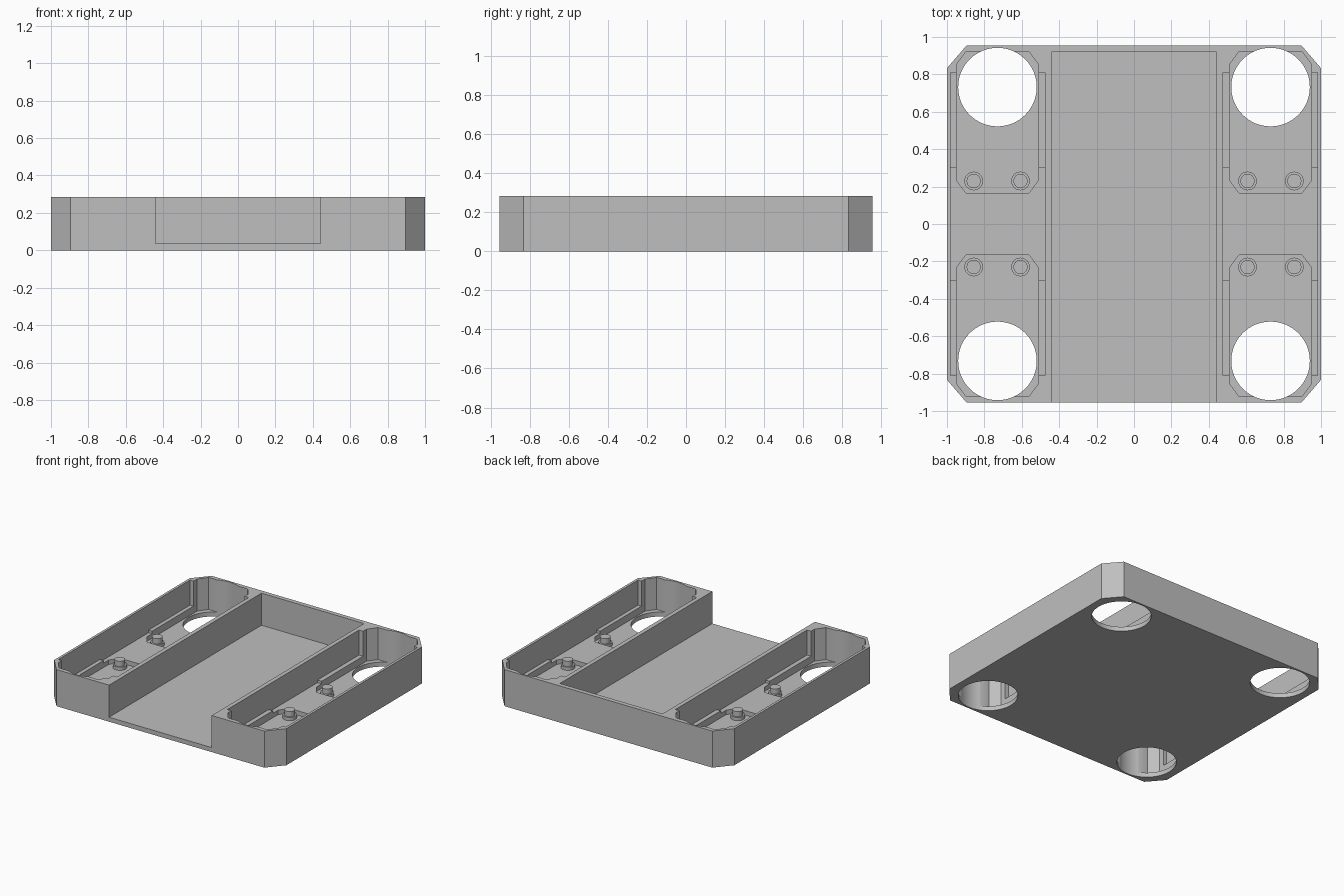
import bpy, bmesh, math

if "Cube" in bpy.data.objects:
    bpy.data.objects.remove(bpy.data.objects["Cube"])

H = 0.285          # body height
TOP = 0.4          # cutters end above the body

grey = bpy.data.materials.new("plain_grey")
grey.diffuse_color = (0.52, 0.52, 0.52, 1)
grey.use_nodes = True
grey.node_tree.nodes["Principled BSDF"].inputs["Base Color"].default_value = grey.diffuse_color


def prism(name, pts, z0, z1):
    """Extrude a flat outline between two heights."""
    bm = bmesh.new()
    face = bm.faces.new([bm.verts.new((x, y, z0)) for x, y in pts])
    ext = bmesh.ops.extrude_face_region(bm, geom=[face])
    for v in ext["geom"]:
        if isinstance(v, bmesh.types.BMVert):
            v.co.z = z1
    bmesh.ops.recalc_face_normals(bm, faces=bm.faces)
    me = bpy.data.meshes.new(name)
    bm.to_mesh(me)
    bm.free()
    me.materials.append(grey)
    ob = bpy.data.objects.new(name, me)
    bpy.context.collection.objects.link(ob)
    return ob


def octagon(x0, x1, y0, y1, cx, cy):
    """Rectangle with cut corners."""
    return [(x0 + cx, y0), (x1 - cx, y0), (x1, y0 + cy), (x1, y1 - cy),
            (x1 - cx, y1), (x0 + cx, y1), (x0, y1 - cy), (x0, y0 + cy)]


def rect(x0, x1, y0, y1):
    return [(x0, y0), (x1, y0), (x1, y1), (x0, y1)]


def circle(x, y, r, n):
    return [(x + r * math.cos(2 * math.pi * i / n),
             y + r * math.sin(2 * math.pi * i / n)) for i in range(n)]


def cut(body, pts, z0):
    """Cut an outline out of the body from z0 upwards."""
    cutter = prism("cutter", pts, z0, TOP)
    cutter.hide_render = True
    mod = body.modifiers.new("cut", 'BOOLEAN')
    mod.operation = 'DIFFERENCE'
    mod.solver = 'EXACT'
    mod.object = cutter
    bpy.context.view_layer.objects.active = body
    bpy.ops.object.modifier_apply(modifier=mod.name)
    bpy.data.objects.remove(cutter)


def smooth(ob):
    bpy.ops.object.select_all(action='DESELECT')
    ob.select_set(True)
    bpy.context.view_layer.objects.active = ob
    bpy.ops.object.shade_smooth_by_angle(angle=math.radians(30))


# tray body with cut corners
body = prism("tray_body", octagon(-1, 1, -0.955, 0.955, 0.105, 0.122), 0, H)

# centre channel, open at the front
cut(body, rect(-0.442, 0.442, -1.2, 0.92), 0.035)

for sx in (-1, 1):
    a, b = sorted((sx * 0.98, sx * 0.475))
    p, q = sorted((sx * 0.95, sx * 0.51))
    # long side cavity with ledges, and its lower middle floor
    cut(body, rect(a, b, -0.81, 0.81), 0.09)
    cut(body, rect(a, b, -0.3, 0.3), 0.07)
    for sy in (-1, 1):
        y0, y1 = sorted((sy * 0.165, sy * 0.922))
        # deep pocket and corner through-hole
        cut(body, octagon(p, q, y0, y1, 0.052, 0.07), 0.035)
        cut(body, circle(sx * 0.73, sy * 0.732, 0.21, 64), -0.1)
smooth(body)

# stepped locating pegs, two in each pocket
for sx in (-1, 1):
    for sy in (-1, 1):
        for px in (0.607, 0.857):
            x, y = sx * px, sy * 0.23
            for part, r, z0, z1 in (("peg_base", 0.05, 0.03, 0.06),
                                    ("peg", 0.038, 0.055, 0.1)):
                smooth(prism(part, circle(x, y, r, 24), z0, z1))
